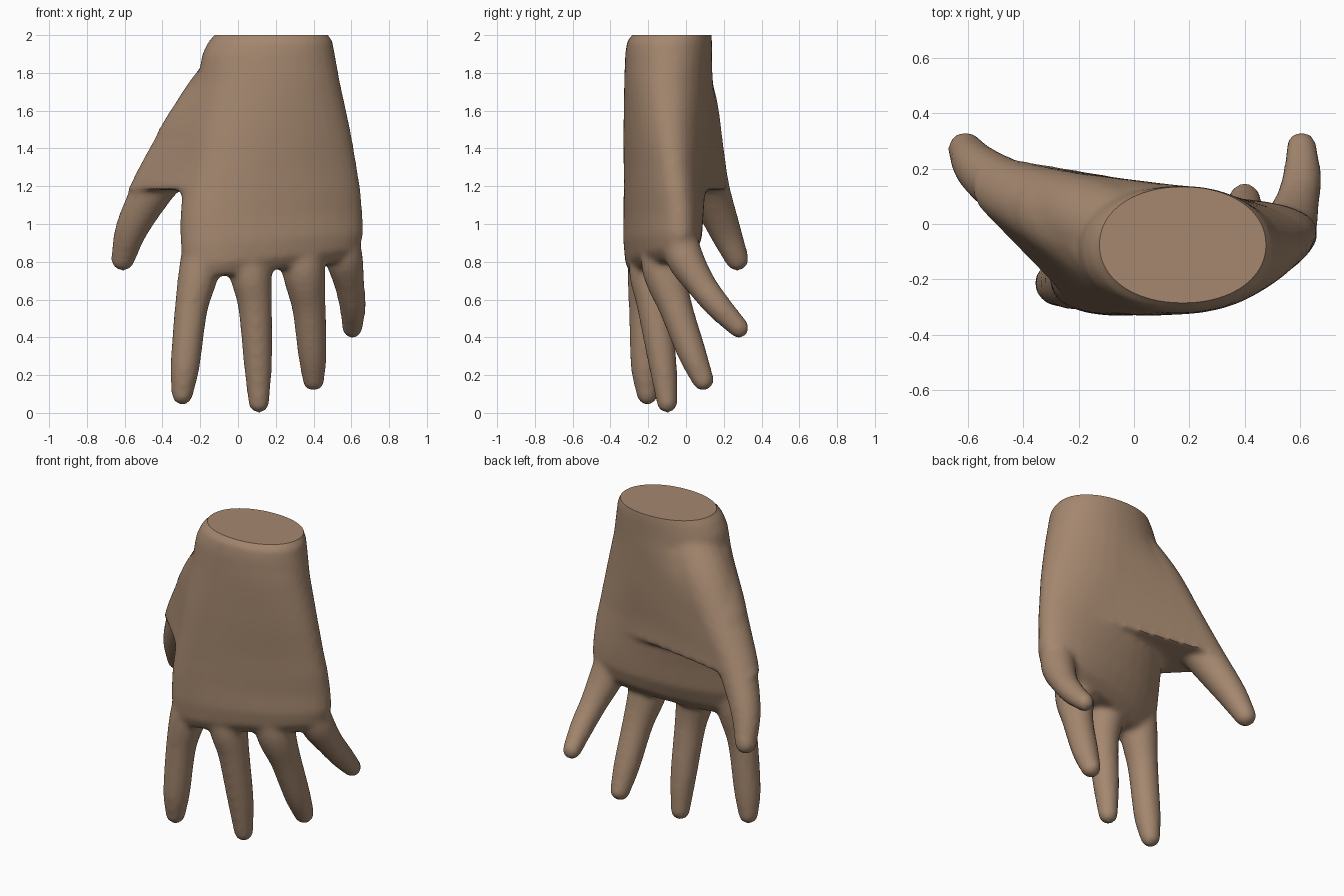
import bpy, bmesh, math
from mathutils import Vector

if "Cube" in bpy.data.objects:
    bpy.data.objects.remove(bpy.data.objects["Cube"])

SIDES = 20


def skin_rings(bm, rings):
    """Bridge a list of point rings into a closed tube."""
    loops = [[bm.verts.new(p) for p in ring] for ring in rings]
    n = len(loops[0])
    for a, b in zip(loops, loops[1:]):
        for i in range(n):
            j = (i + 1) % n
            bm.faces.new((a[i], a[j], b[j], b[i]))
    bm.faces.new(list(reversed(loops[0])))
    bm.faces.new(loops[-1])


def add_hull(bm, points):
    """Closed convex skin around a cloud of points."""
    verts = [bm.verts.new(p) for p in points]
    result = bmesh.ops.convex_hull(bm, input=verts)
    inside = set(result["geom_interior"]) | set(result["geom_unused"])
    bmesh.ops.delete(bm, geom=[v for v in inside if isinstance(v, bmesh.types.BMVert)], context='VERTS')


def spline(points, steps=5):
    """Catmull-Rom interpolation of points."""
    pts = [Vector(p) for p in points]
    pts = [2 * pts[0] - pts[1]] + pts + [2 * pts[-1] - pts[-2]]
    out = []
    for a, b, c, d in zip(pts, pts[1:], pts[2:], pts[3:]):
        for s in range(steps):
            t = s / steps
            out.append(0.5 * (2 * b + (c - a) * t + (2 * a - 5 * b + 4 * c - d) * t * t
                              + (3 * b - a - 3 * c + d) * t ** 3))
    out.append(pts[-2])
    return out


def add_digit(bm, points):
    """Tapered round digit with a domed tip around its last point."""
    path = spline(points)
    centres = [(p.xyz, p.w) for p in path]
    end, r = centres[-1]
    direction = (end - centres[-2][0]).normalized()
    for k in range(1, 5):
        ang = k * math.radians(20)
        centres.append((end + direction * r * math.sin(ang), r * math.cos(ang)))
    rings = []
    for i, (c, rad) in enumerate(centres):
        d = (centres[min(i + 1, len(centres) - 1)][0] - centres[max(i - 1, 0)][0]).normalized()
        u = Vector((0, 1, 0)).cross(d).normalized()
        v = d.cross(u)
        rings.append([c + rad * (u * math.cos(t) + v * math.sin(t))
                      for t in (2 * math.pi * k / SIDES for k in range(SIDES))])
    skin_rings(bm, rings)


bm = bmesh.new()

# Palm and wrist: z, left x, right x, front y, back y, front tilt, back tilt, slope
PALM = [
    (0.76, -0.24, 0.59, -0.25, -0.03, 0.10, 0.09, 0.05),
    (0.82, -0.285, 0.645, -0.29, 0.03, 0.10, 0.09, 0.05),
    (0.92, -0.305, 0.665, -0.305, 0.07, 0.10, 0.07, 0.03),
    (1.05, -0.305, 0.66, -0.305, 0.085, 0.10, 0.05, 0.0),
    (1.18, -0.295, 0.65, -0.31, 0.10, 0.09, 0.02, 0.0),
    (1.30, -0.28, 0.63, -0.315, 0.115, 0.08, -0.01, 0.0),
    (1.50, -0.26, 0.595, -0.325, 0.135, 0.05, -0.03, 0.0),
    (1.75, -0.215, 0.54, -0.327, 0.14, 0.01, -0.02, 0.0),
    (1.90, -0.19, 0.513, -0.322, 0.138, 0.0, 0.0, 0.0),
    (1.97, -0.155, 0.50, -0.312, 0.138, 0.0, 0.0, 0.0),
    (2.01, -0.115, 0.47, -0.275, 0.135, 0.0, 0.0, 0.0),
    (2.10, -0.09, 0.44, -0.25, 0.12, 0.0, 0.0, 0.0),
]


def palm_ring(x0, x1, y0, y1, tilt_f, tilt_b, slope, z):
    ring = []
    for k in range(32):
        t = 2 * math.pi * k / 32
        u = math.copysign(abs(math.cos(t)) ** 0.95, math.cos(t))
        v = math.copysign(abs(math.sin(t)) ** 0.95, math.sin(t))
        tilt = tilt_f + (tilt_b - tilt_f) * (v + 1) / 2
        ring.append(Vector(((x0 + x1) / 2 + (x1 - x0) / 2 * u,
                            (y0 + y1) / 2 + (y1 - y0) / 2 * v + tilt * u,
                            z + slope * u)))
    return ring


skin_rings(bm, [palm_ring(*row[1:], row[0]) for row in PALM])

# Thumb and fingers: x, y, z, radius from root to tip
DIGITS = {
    "thumb": [(0.02, -0.06, 1.83, 0.17), (-0.145, 0.0, 1.62, 0.17), (-0.3, 0.06, 1.40, 0.14),
              (-0.445, 0.12, 1.19, 0.112), (-0.56, 0.2, 0.98, 0.088), (-0.61, 0.27, 0.815, 0.064)],
    "index": [(-0.17, -0.17, 1.0, 0.1), (-0.205, -0.2, 0.76, 0.108), (-0.248, -0.215, 0.55, 0.088),
              (-0.28, -0.215, 0.25, 0.078), (-0.295, -0.205, 0.1, 0.058)],
    "middle": [(0.05, -0.18, 1.0, 0.1), (0.065, -0.19, 0.76, 0.113), (0.09, -0.17, 0.57, 0.091),
               (0.105, -0.125, 0.27, 0.076), (0.11, -0.1, 0.055, 0.056)],
    "ring": [(0.32, -0.13, 1.0, 0.1), (0.345, -0.12, 0.77, 0.115), (0.375, -0.055, 0.56, 0.09),
             (0.393, 0.03, 0.32, 0.077), (0.4, 0.09, 0.175, 0.059)],
    "little": [(0.53, -0.05, 1.0, 0.09), (0.56, -0.01, 0.83, 0.1), (0.59, 0.08, 0.68, 0.08),
               (0.607, 0.175, 0.56, 0.07), (0.605, 0.28, 0.45, 0.055)],
}
for points in DIGITS.values():
    add_digit(bm, points)

# Web between thumb and palm: overlapping slabs spanning both sections
palm_path = spline([row[1:] + row[:1] for row in PALM[4:9]])
thumb_path = spline(DIGITS["thumb"], 12)
levels = []
for row in palm_path:
    z = row[-1]
    if 1.17 < z < 1.84:
        near = min(thumb_path, key=lambda p: abs(p.z - z))
        thumb = [Vector((near.x + near.w / 0.84 * math.cos(t), near.y + near.w * math.sin(t), z))
                 for t in (2 * math.pi * k / SIDES for k in range(SIDES))]
        levels.append(palm_ring(*row) + thumb)
for a, b in zip(levels, levels[2:]):
    add_hull(bm, a + b)
bmesh.ops.recalc_face_normals(bm, faces=bm.faces)

mesh = bpy.data.meshes.new("hand")
bm.to_mesh(mesh)
bm.free()
hand = bpy.data.objects.new("hand", mesh)
bpy.context.collection.objects.link(hand)

# Fuse the parts into one skin and soften the joints
fuse = hand.modifiers.new("fuse", 'REMESH')
fuse.mode = 'VOXEL'
fuse.voxel_size = 0.016
soften = hand.modifiers.new("soften", 'SMOOTH')
soften.factor = 0.5
soften.iterations = 10
fused = bpy.data.meshes.new_from_object(hand.evaluated_get(bpy.context.evaluated_depsgraph_get()))
hand.modifiers.clear()
hand.data = fused

# Flat cut across the wrist
bm = bmesh.new()
bm.from_mesh(fused)
cut = bmesh.ops.bisect_plane(bm, geom=bm.verts[:] + bm.edges[:] + bm.faces[:],
                             plane_co=(0, 0, 2), plane_no=(0, 0, 1), clear_outer=True)
rim = [e for e in cut["geom_cut"] if isinstance(e, bmesh.types.BMEdge)]
bmesh.ops.holes_fill(bm, edges=rim, sides=0)
bm.to_mesh(fused)
bm.free()

# Skin colour and shading
skin = bpy.data.materials.new("tan skin")
skin.diffuse_color = (0.375, 0.245, 0.16, 1)
skin.use_nodes = True
skin.node_tree.nodes["Principled BSDF"].inputs["Base Color"].default_value = skin.diffuse_color
fused.materials.clear()
fused.materials.append(skin)
bpy.context.view_layer.objects.active = hand
hand.select_set(True)
bpy.ops.object.shade_smooth_by_angle(angle=math.radians(35))
